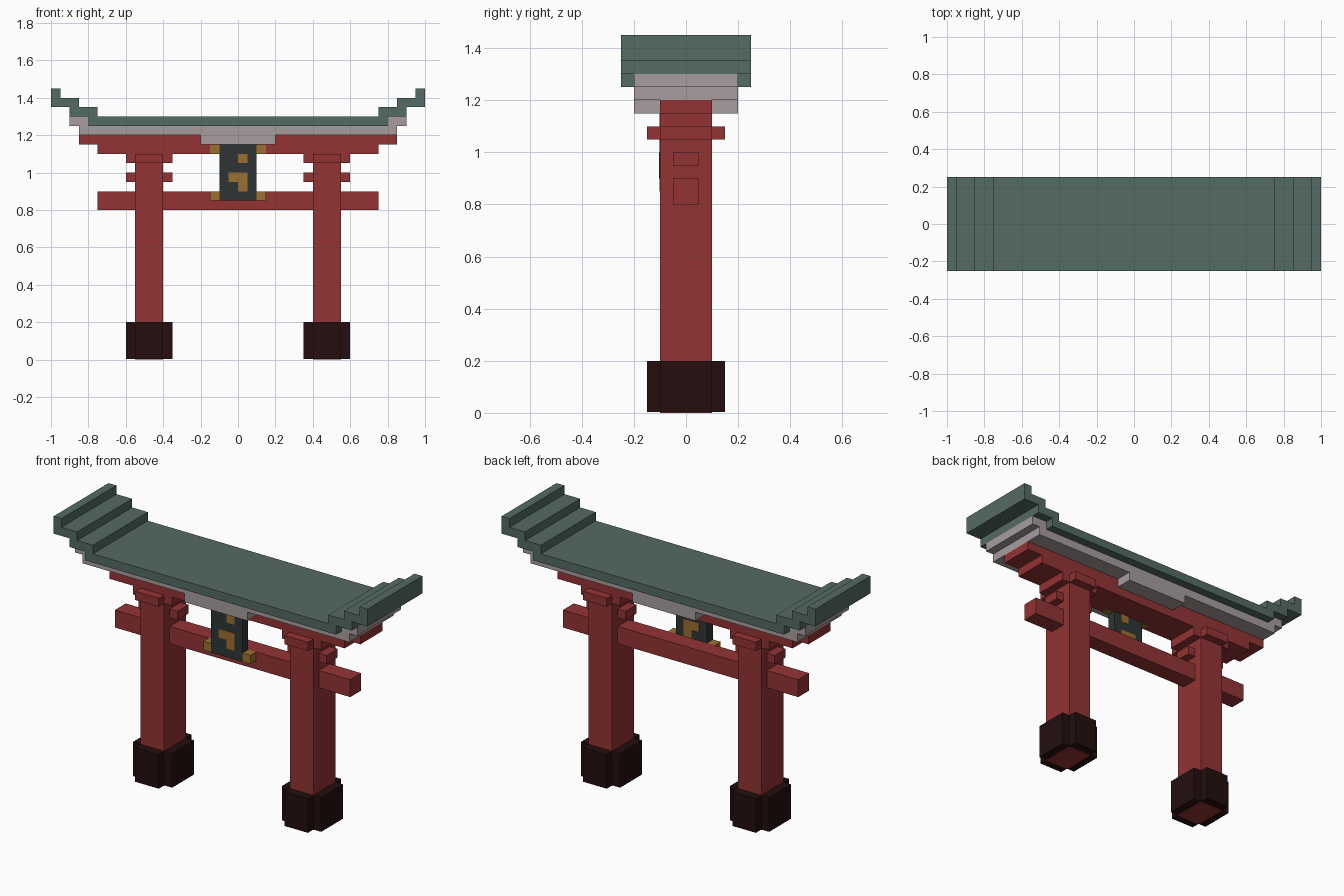
import bpy, bmesh
from mathutils import Vector

cube = bpy.data.objects.get("Cube")
if cube:
    bpy.data.objects.remove(cube, do_unlink=True)


def material(name, rgb):
    m = bpy.data.materials.new(name)
    m.use_nodes = True
    m.diffuse_color = (*rgb, 1)
    m.node_tree.nodes["Principled BSDF"].inputs["Base Color"].default_value = (*rgb, 1)
    return m


GREEN = material("roof green", (0.091, 0.147, 0.127))
PALE = material("pale plaster", (0.39, 0.34, 0.34))
RED = material("painted red", (0.295, 0.033, 0.035))
BLACK = material("dark footing", (0.018, 0.0045, 0.0045))
SLATE = material("plaque slate", (0.027, 0.035, 0.035))
GOLD = material("gold trim", (0.34, 0.16, 0.03))


def prism(name, points, sweep, mat):
    """Extrude a closed outline of 3D points along a vector."""
    bm = bmesh.new()
    face = bm.faces.new([bm.verts.new(p) for p in points])
    new = bmesh.ops.extrude_face_region(bm, geom=[face], use_keep_orig=True)["geom"]
    top = [v for v in new if isinstance(v, bmesh.types.BMVert)]
    bmesh.ops.translate(bm, verts=top, vec=Vector(sweep))
    bmesh.ops.recalc_face_normals(bm, faces=bm.faces)
    mesh = bpy.data.meshes.new(name)
    bm.to_mesh(mesh)
    bm.free()
    mesh.materials.append(mat)
    obj = bpy.data.objects.new(name, mesh)
    bpy.context.collection.objects.link(obj)
    return obj


def stepped_beam(name, half, depth, mat):
    """Symmetric stepped outline in x and z, swept from front to back."""
    outline = half + [(-x, z) for x, z in reversed(half)]
    return prism(name, [(x, -depth, z) for x, z in outline], (0, 2 * depth, 0), mat)


def box(name, x, y, z, mat):
    corners = [(x[0], y[0]), (x[1], y[0]), (x[1], y[1]), (x[0], y[1])]
    return prism(name, [(a, b, z[0]) for a, b in corners], (0, 0, z[1] - z[0]), mat)


def notched_block(name, cx, z, mat):
    """Block with its four vertical corners cut away."""
    quarter = [(0.125, 0.1), (0.075, 0.1), (0.075, 0.15)]
    right = [(x, -y) for x, y in reversed(quarter)] + quarter
    outline = right + [(-x, -y) for x, y in right]
    return prism(name, [(cx + x, y, z[0]) for x, y in outline],
                 (0, 0, z[1] - z[0]), mat)


# Roof with upswept stepped ends, plaster eaves and top lintel
stepped_beam("roof", [(0.8, 1.25), (0.8, 1.3), (0.9, 1.3), (0.9, 1.35), (1, 1.35),
                      (1, 1.45), (0.95, 1.45), (0.95, 1.4), (0.85, 1.4),
                      (0.85, 1.35), (0.75, 1.35), (0.75, 1.3)], 0.25, GREEN)
stepped_beam("eaves", [(0.2, 1.15), (0.2, 1.2), (0.85, 1.2), (0.85, 1.25), (0.9, 1.25),
                       (0.9, 1.3), (0.8, 1.3), (0.8, 1.25)], 0.2, PALE)
stepped_beam("top_lintel", [(0.75, 1.1), (0.75, 1.15), (0.85, 1.15), (0.85, 1.2)],
             0.1, RED)

# Lower tie beam
box("tie_beam", (-0.75, 0.75), (-0.05, 0.05), (0.8, 0.9), RED)

# Legs with footings, brackets and capitals
for side, label in ((-1, "right"), (1, "left")):
    cx = side * 0.475
    box(label + "_column", (cx - 0.075, cx + 0.075), (-0.1, 0.1), (0, 1.1), RED)
    notched_block(label + "_footing", cx, (0.003, 0.2), BLACK)
    notched_block(label + "_capital", cx, (1.05, 1.1), RED)
    box(label + "_bracket", (cx - 0.125, cx + 0.125), (-0.05, 0.05), (0.95, 1), RED)

# Hanging plaque with gold corner blocks
box("plaque", (-0.1, 0.1), (-0.102, -0.05), (0.85, 1.15), SLATE)
for x in (-0.15, 0.1):
    for z in (0.85, 1.098):
        box("plaque_corner", (x, x + 0.05), (-0.102, -0.05), (z, z + 0.05), GOLD)

# Gold inlay, shown on both faces of the plaque
for y in (-0.104, -0.05):
    box("inlay_upper", (0, 0.05), (y, y + 0.002), (1.05, 1.1), GOLD)
    inlay = [(0, 0.9), (0.05, 0.9), (0.05, 1), (-0.05, 1), (-0.05, 0.95), (0, 0.95)]
    prism("inlay_lower", [(x, y, z) for x, z in inlay], (0, 0.002, 0), GOLD)
